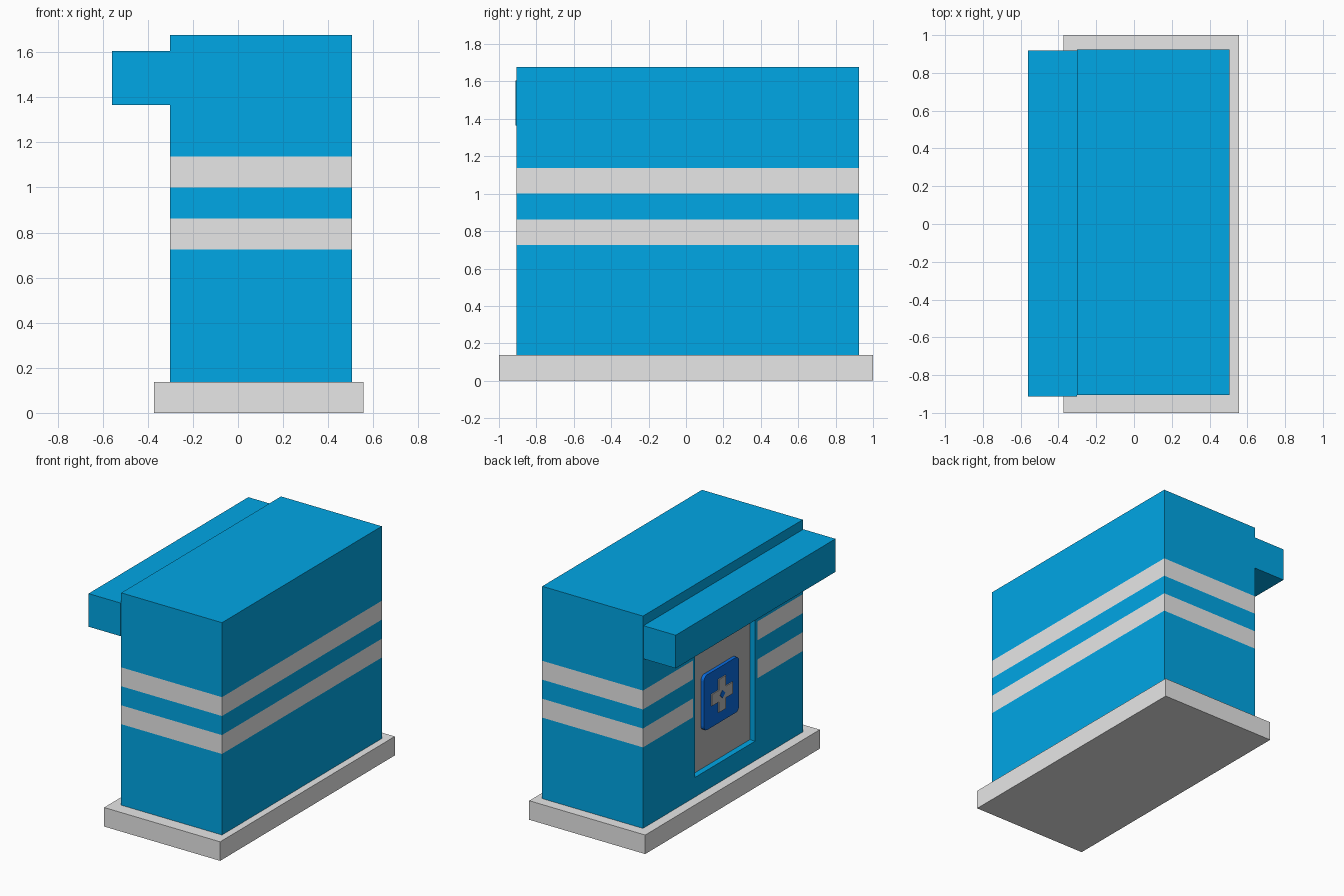
import bpy, bmesh
from mathutils import Matrix, Vector

if "Cube" in bpy.data.objects:
    bpy.data.objects.remove(bpy.data.objects["Cube"], do_unlink=True)


def material(name, rgb):
    m = bpy.data.materials.new(name)
    m.use_nodes = True
    m.diffuse_color = (*rgb, 1)
    m.node_tree.nodes["Principled BSDF"].inputs["Base Color"].default_value = (*rgb, 1)
    return m


BLUE = material("bright blue", (0.0, 0.385, 0.79))
LIGHT = material("light grey", (0.8, 0.8, 0.8))
PANEL = material("mid grey", (0.48, 0.48, 0.48))
NAVY = material("deep blue", (0.003, 0.15, 0.75))


def finish(name, bm, *mats):
    bmesh.ops.recalc_face_normals(bm, faces=bm.faces)
    me = bpy.data.meshes.new(name)
    bm.to_mesh(me)
    bm.free()
    ob = bpy.data.objects.new(name, me)
    bpy.context.collection.objects.link(ob)
    for m in mats:
        me.materials.append(m)
    return ob


def box_mesh(lo, hi):
    lo, hi = Vector(lo), Vector(hi)
    bm = bmesh.new()
    bmesh.ops.create_cube(bm, size=1, matrix=Matrix.Translation((lo + hi) / 2)
                          @ Matrix.Diagonal((*(hi - lo), 1)))
    return bm


def plate(name, outline, x, thick, mat, radius=0):
    """Upright plate on the door side: (y, z) outline, projecting towards -x."""
    bm = bmesh.new()
    face = bm.faces.new([bm.verts.new((x, y, z)) for y, z in outline])
    out = bmesh.ops.extrude_face_region(bm, geom=[face], use_keep_orig=True)["geom"]
    bmesh.ops.translate(bm, vec=(-thick, 0, 0),
                        verts=[v for v in out if isinstance(v, bmesh.types.BMVert)])
    if radius:
        rims = [e for e in bm.edges if abs(e.verts[0].co.x - e.verts[1].co.x) > thick / 2]
        bmesh.ops.bevel(bm, geom=rims, offset=radius, segments=4, profile=0.5, affect='EDGES')
    return finish(name, bm, mat)


# Plinth and canopy
WALL = -0.302
finish("plinth", box_mesh((-0.373, -1, 0), (0.557, 1, 0.138)), LIGHT)
finish("canopy", box_mesh((-0.56, -0.912, 1.365), (WALL, 0.918, 1.605)), BLUE)

# Body, sliced so that stripes and the doorway are its own faces
STRIPES = [(0.725, 0.862), (1.0, 1.137)]
DOOR_Y, DOOR_Z, GAP_Y = (-0.36, 0.33), (0.28, 1.24), (-0.39, 0.352)
bm = box_mesh((WALL, -0.906, 0.1), (0.506, 0.924, 1.677))
cuts = [(z, 2) for band in (*STRIPES, DOOR_Z) for z in band]
cuts += [(y, 1) for y in (*DOOR_Y, *GAP_Y)]
for at, axis in cuts:
    co, no = Vector(), Vector()
    co[axis], no[axis] = at, 1
    bmesh.ops.bisect_plane(bm, geom=bm.verts[:] + bm.edges[:] + bm.faces[:],
                           plane_co=co, plane_no=no)
bm.normal_update()
doorway = []
for f in bm.faces:
    c = f.calc_center_median()
    on_wall = f.normal.x < -0.9
    near_door = on_wall and GAP_Y[0] < c.y < GAP_Y[1]
    striped = any(a < c.z < b for a, b in STRIPES) and abs(f.normal.z) < 0.5
    f.material_index = int(striped and not near_door)
    if on_wall and DOOR_Y[0] < c.y < DOOR_Y[1] and DOOR_Z[0] < c.z < DOOR_Z[1]:
        doorway.append(f)

# Push the doorway inwards, leaving blue jambs around a grey panel
out = bmesh.ops.extrude_face_region(bm, geom=doorway)["geom"]
bmesh.ops.translate(bm, vec=(0.042, 0, 0),
                    verts=[v for v in out if isinstance(v, bmesh.types.BMVert)])
bmesh.ops.delete(bm, geom=[f for f in doorway if f.is_valid], context='FACES')
bm.normal_update()
for f in bm.faces:
    c = f.calc_center_median()
    if WALL < c.x < WALL + 0.1 and DOOR_Y[0] - 0.01 < c.y < DOOR_Y[1] + 0.01:
        f.material_index = 2 if abs(f.normal.x) > 0.9 and c.x > WALL + 0.03 else 0
finish("body", bm, BLUE, LIGHT, PANEL)

# Sign with a raised cross on the door
SIGN_Z, BACK = 0.757, WALL + 0.042
h = 0.2
plate("sign", [(s * h, SIGN_Z + t * h) for s, t in ((-1, -1), (1, -1), (1, 1), (-1, 1))],
      BACK, 0.025, NAVY, radius=0.035)
a, b = 0.042, 0.12
quarter = [(a, a), (a, b), (-a, b)]
cross = []
for _ in range(4):
    cross += [(y, SIGN_Z + z) for y, z in quarter]
    quarter = [(-z, y) for y, z in quarter]
plate("cross", cross, BACK - 0.025, 0.008, PANEL)
d = 0.03
plate("cross_centre", [(y, SIGN_Z + z) for y, z in ((d, 0), (0, d), (-d, 0), (0, -d))],
      BACK - 0.033, 0.002, NAVY)
